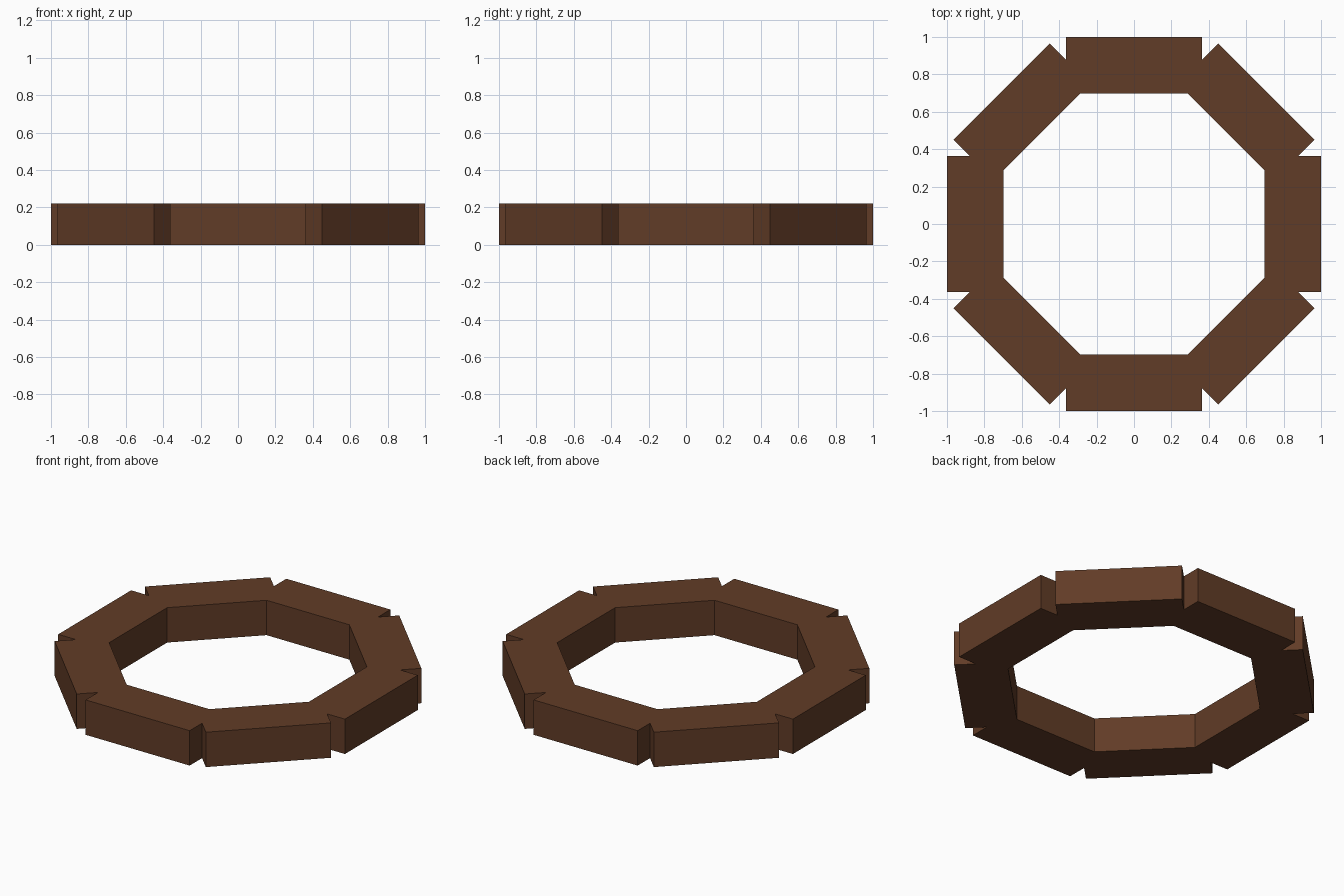
import bpy, math
from mathutils import Matrix

if "Cube" in bpy.data.objects:
    bpy.data.objects.remove(bpy.data.objects["Cube"])

SIDES = 8
INNER, OUTER = 0.697, 1.0   # radial extent of each beam
LENGTH, HEIGHT = 0.726, 0.22

wood = bpy.data.materials.new("dark brown wood")
wood.diffuse_color = (0.12, 0.045, 0.020, 1)
wood.use_nodes = True
wood.node_tree.nodes["Principled BSDF"].inputs["Base Color"].default_value = wood.diffuse_color


def beam(i):
    """One straight beam of the octagonal ring."""
    bpy.ops.mesh.primitive_cube_add(size=1)
    ob = bpy.context.object
    ob.name = f"ring_beam_{i + 1}"
    ob.data.transform(
        Matrix.Rotation(i * math.tau / SIDES, 4, 'Z')
        @ Matrix.Translation(((INNER + OUTER) / 2, 0, HEIGHT / 2))
        @ Matrix.Diagonal((OUTER - INNER, LENGTH, HEIGHT, 1)))
    ob.data.materials.append(wood)


# Ring of overlapping beams, leaving notches at the outer corners
for i in range(SIDES):
    beam(i)
